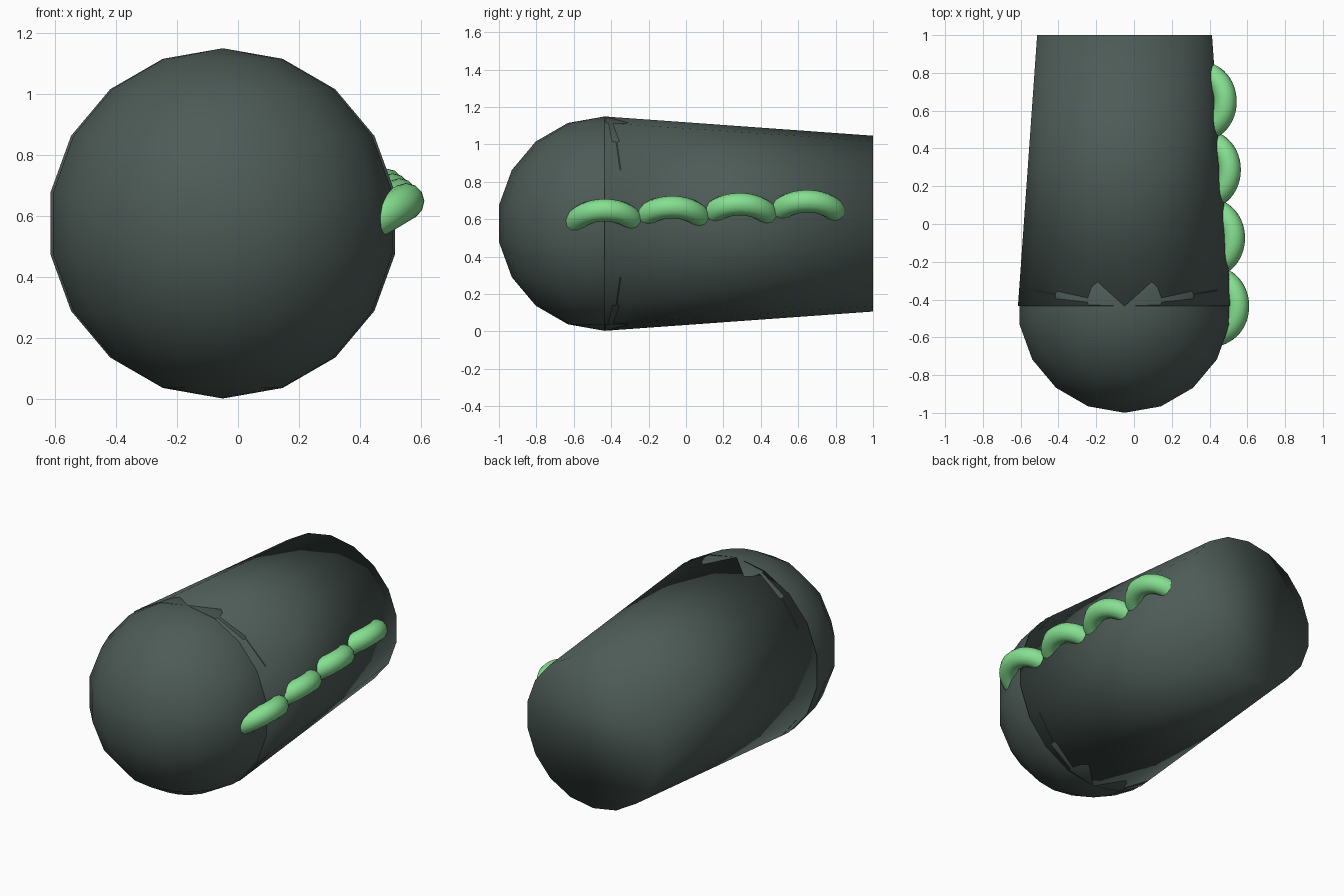
import bpy
import math

if "Cube" in bpy.data.objects:
    bpy.data.objects.remove(bpy.data.objects["Cube"])


def material(name, rgb):
    mat = bpy.data.materials.new(name)
    mat.diffuse_color = (*rgb, 1.0)
    mat.use_nodes = True
    mat.node_tree.nodes["Principled BSDF"].inputs["Base Color"].default_value = mat.diffuse_color
    return mat


def finish(name, mat):
    obj = bpy.context.object
    obj.name = name
    obj.data.materials.append(mat)
    bpy.ops.object.shade_smooth()
    return obj


dark = material("dark_slate", (0.075, 0.105, 0.095))
green = material("light_green", (0.235, 0.74, 0.28))

CX, CZ = -0.05, 0.576      # axis of the body
SEAM, BACK = -0.435, 1.0   # y of the dome seam and of the rear end
RADIUS, SIDES = 0.573, 18

# Rounded front dome
bpy.ops.mesh.primitive_uv_sphere_add(segments=SIDES, ring_count=SIDES // 2,
                                     radius=RADIUS, location=(CX, SEAM, CZ))
finish("front_dome", dark)

# Tapered body with closed ends, softly shaded across the rim
bpy.ops.mesh.primitive_cone_add(vertices=SIDES, radius1=RADIUS, radius2=0.47,
                                depth=BACK - SEAM,
                                location=(CX, (SEAM + BACK) / 2, CZ),
                                rotation=(-math.pi / 2, 0, 0))
finish("tapered_body", dark)

# Row of tilted rings half sunk into the right side
for i in range(4):
    bpy.ops.mesh.primitive_torus_add(
        major_radius=0.155, minor_radius=0.06,
        major_segments=48, minor_segments=12,
        location=(0.417 - 0.022 * i, -0.435 + 0.361 * i, 0.568 + 0.016 * i),
        rotation=(0, -math.radians(31), 0))
    finish(f"side_ring_{i + 1}", green)
